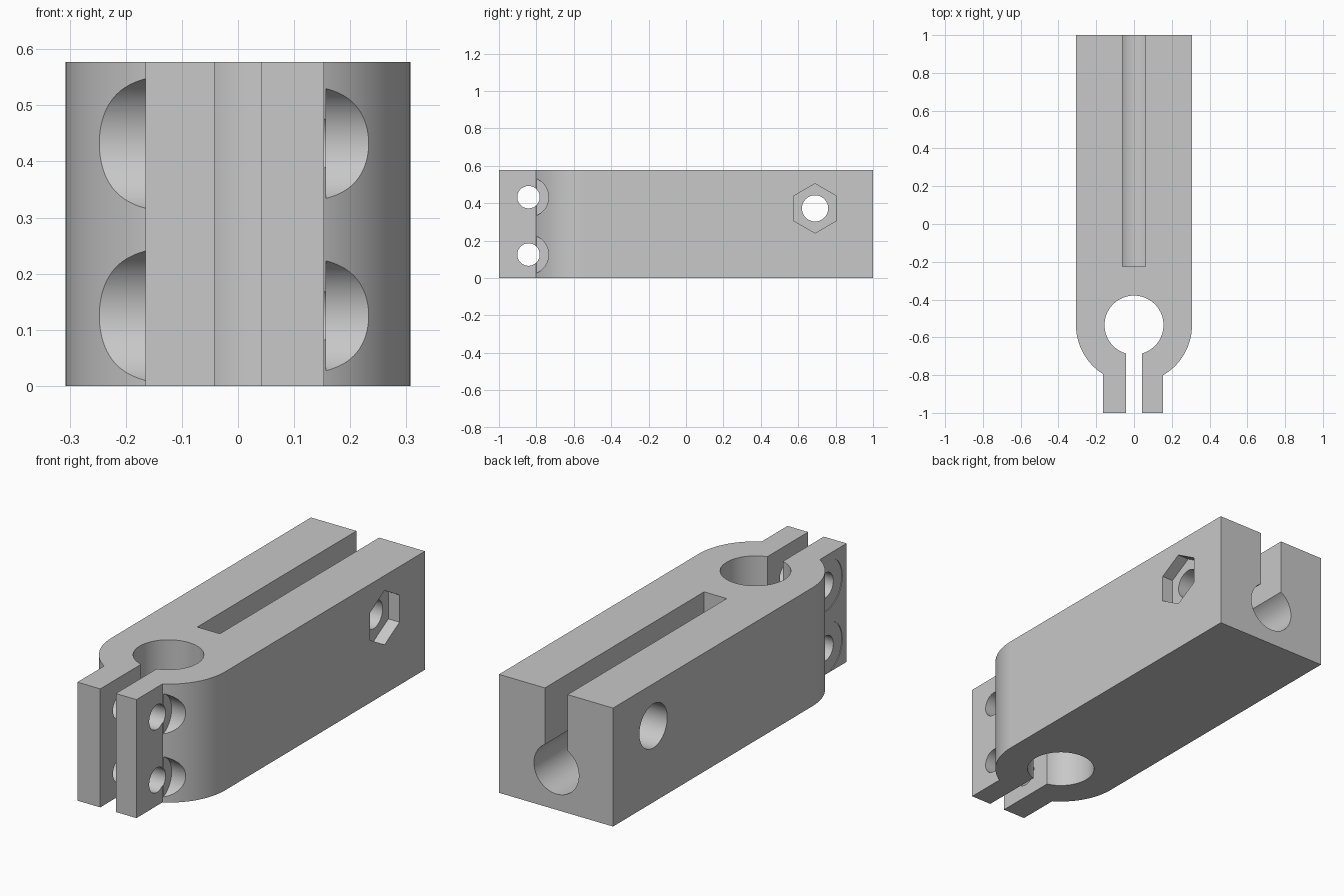
import bpy, bmesh, math
from mathutils import Matrix

cube = bpy.data.objects.get("Cube")
if cube:
    bpy.data.objects.remove(cube, do_unlink=True)

HEIGHT, HALF, BORE_Y = 0.577, 0.307, -0.535
EAR_LEFT, EAR_RIGHT, SLIT = 0.153, -0.165, 0.042

grey = bpy.data.materials.new("light grey")
grey.use_nodes = True
colour = (0.58, 0.58, 0.58, 1)
grey.diffuse_color = colour
grey.node_tree.nodes["Principled BSDF"].inputs["Base Color"].default_value = colour


def make_object(name, bm):
    bmesh.ops.recalc_face_normals(bm, faces=bm.faces)
    mesh = bpy.data.meshes.new(name)
    bm.to_mesh(mesh)
    bm.free()
    mesh.materials.append(grey)
    obj = bpy.data.objects.new(name, mesh)
    bpy.context.collection.objects.link(obj)
    return obj


def box(name, low, high):
    bm = bmesh.new()
    bmesh.ops.create_cube(bm, size=1)
    for v in bm.verts:
        for i in range(3):
            v.co[i] = low[i] if v.co[i] < 0 else high[i]
    return make_object(name, bm)


def rod(name, axis, start, end, centre, radius, sides=96):
    """Prism along an axis; centre holds the other two coordinates."""
    bm = bmesh.new()
    bmesh.ops.create_cone(bm, cap_ends=True, segments=sides, radius1=radius,
                          radius2=radius, depth=end - start)
    mid = (start + end) / 2
    if axis == "X":
        turn = Matrix.Rotation(math.pi / 2, 4, "Y")
        place = (mid, centre[0], centre[1])
        if sides == 6:
            turn = turn @ Matrix.Rotation(math.pi / 2, 4, "Z")
    elif axis == "Y":
        turn = Matrix.Rotation(math.pi / 2, 4, "X")
        place = (centre[0], mid, centre[1])
    else:
        turn = Matrix()
        place = (centre[0], centre[1], mid)
    bmesh.ops.transform(bm, matrix=Matrix.Translation(place) @ turn, verts=bm.verts)
    return make_object(name, bm)


# Clamp body outline: square back, rounded front, two ears and a keyhole bore
def arc(radius, a, b, steps):
    return [(radius * math.cos(a + (b - a) * i / steps),
             BORE_Y + radius * math.sin(a + (b - a) * i / steps))
            for i in range(steps + 1)]


BORE = 0.156
left_stop = -math.acos(EAR_LEFT / HALF)
right_stop = -math.acos(EAR_RIGHT / HALF)
slit_angle = math.acos(SLIT / BORE)
outline = [(-HALF, 1), (HALF, 1)]
outline += arc(HALF, 0, left_stop, 32)
outline += [(EAR_LEFT, -1), (SLIT, -1)]
outline += arc(BORE, -slit_angle, math.pi + slit_angle, 80)
outline += [(-SLIT, -1), (EAR_RIGHT, -1)]
outline += arc(HALF, right_stop, -math.pi, 32)

bm = bmesh.new()
base = bm.faces.new([bm.verts.new((x, y, 0)) for x, y in outline])
sweep = bmesh.ops.extrude_face_region(bm, geom=[base])
top = [g for g in sweep["geom"] if isinstance(g, bmesh.types.BMVert)]
bmesh.ops.translate(bm, vec=(0, 0, HEIGHT), verts=top)
body = make_object("clamp_body", bm)

# Channel open at the top and back, with a round floor
cutters = [
    box("channel_slot_cutter", (-0.062, -0.225, 0.2), (0.06, 1.1, 0.7)),
    rod("channel_floor_cutter", "Y", -0.225, 1.1, (-0.002, 0.198), 0.121),
]

# Cross bolt hole with a hexagonal nut pocket and a round head recess
bolt = (0.69, 0.372)
cutters += [
    rod("bolt_hole_cutter", "X", -0.5, 0.5, bolt, 0.07),
    rod("nut_pocket_cutter", "X", HALF - 0.06, 0.5, bolt, 0.132, 6),
    rod("head_recess_cutter", "X", -0.5, -HALF + 0.16, bolt, 0.107),
]

# Ear screw holes with recesses biting into the rounded shoulders
for label, z in (("lower", 0.125), ("upper", 0.432)):
    spot = (-0.842, z)
    cutters += [
        rod(label + "_screw_cutter", "X", -0.5, 0.5, spot, 0.06),
        rod(label + "_left_recess_cutter", "X", 0.157, 0.5, spot, 0.107),
        rod(label + "_right_recess_cutter", "X", -0.5, -0.162, spot, 0.125),
    ]

for cutter in cutters:
    cut = body.modifiers.new(cutter.name, "BOOLEAN")
    cut.operation = "DIFFERENCE"
    cut.solver = "EXACT"
    cut.object = cutter

# Bake the cuts, then discard the cutters
bpy.context.view_layer.objects.active = body
body.select_set(True)
for cut in list(body.modifiers):
    bpy.ops.object.modifier_apply(modifier=cut.name)
for cutter in cutters:
    bpy.data.objects.remove(cutter, do_unlink=True)

bpy.ops.object.select_all(action="DESELECT")
body.select_set(True)
bpy.ops.object.shade_smooth_by_angle(angle=math.radians(25))
weighted = body.modifiers.new("even_shading", "WEIGHTED_NORMAL")
weighted.keep_sharp = True
